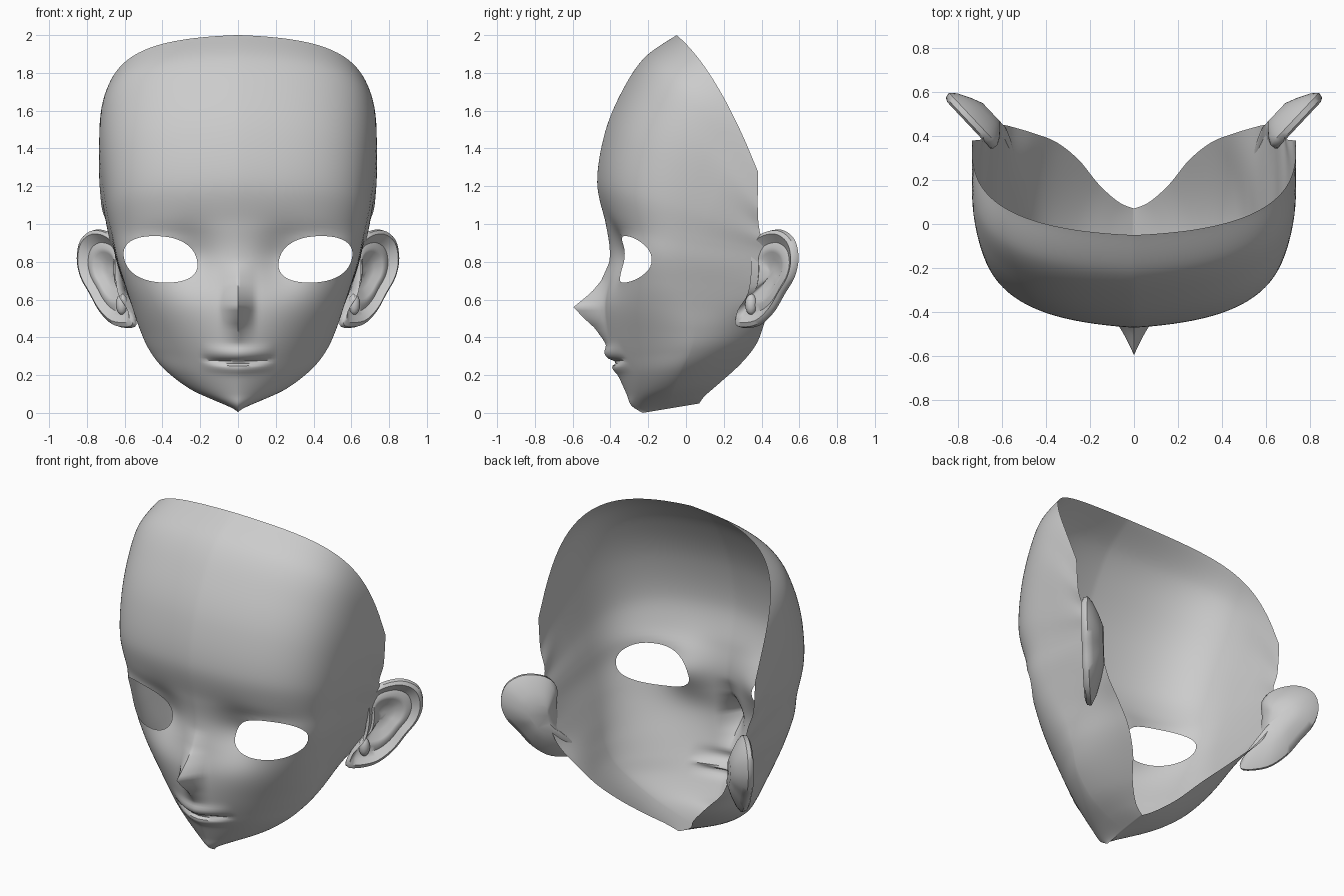
import bpy, bmesh, math
from mathutils import Vector

cube = bpy.data.objects.get("Cube")
if cube:
    bpy.data.objects.remove(cube)

skin = bpy.data.materials.new("grey_resin")
skin.use_nodes = True
GREY = (0.6, 0.6, 0.6, 1)
skin.diffuse_color = GREY
skin.node_tree.nodes["Principled BSDF"].inputs["Base Color"].default_value = GREY


def catmull(a, b, c, d, t):
    """Smooth curve between b and c, for lists of any length."""
    return [0.5 * (2 * q + (r - p) * t + (2 * p - 5 * q + 4 * r - s) * t * t
                   + (3 * q - p - 3 * r + s) * t ** 3) for p, q, r, s in zip(a, b, c, d)]


def bell(value, middle, width):
    return math.exp(-((value - middle) / width) ** 2)


def lookup(table, key):
    """Linear interpolation in a table that rises by its first column."""
    for (a, p), (b, q) in zip(table, table[1:]):
        if a <= key <= b:
            return p + (q - p) * (key - a) / (b - a)
    return 0.0


def finish(name, bm):
    mesh = bpy.data.meshes.new(name)
    bm.to_mesh(mesh)
    bm.free()
    mesh.materials.append(skin)
    obj = bpy.data.objects.new(name, mesh)
    bpy.context.collection.objects.link(obj)
    bpy.ops.object.select_all(action='DESELECT')
    obj.select_set(True)
    bpy.context.view_layer.objects.active = obj
    bpy.ops.object.shade_smooth_by_angle(angle=math.radians(50))
    return obj


# Tilted sections of the shell, crown to chin:
# front z, front y, back z, back y, half width, y of widest point, back x, squareness
SECTIONS = [
    (2, -.05, 1.28, .38, .735, .38, .735, 3.1),
    (1.88, -.22, 1.18, .38, .735, .25, .73, 3.2),
    (1.7, -.34, 1.08, .38, .735, .2, .72, 3.3),
    (1.48, -.43, .99, .385, .72, .15, .69, 3.4),
    (1.22, -.47, .92, .4, .697, .1, .68, 3.4),
    (1, -.425, .85, .43, .665, .07, .655, 3.3),
    (.85, -.405, .76, .44, .64, .03, .63, 3.2),
    (.7, -.42, .66, .45, .6, .03, .6, 2.8),
    (.56, -.44, .56, .44, .56, .04, .55, 2.3),
    (.42, -.43, .46, .41, .52, .05, .45, 1.9),
    (.3, -.405, .36, .37, .47, .03, .35, 1.65),
    (.2, -.36, .26, .29, .39, -.02, .25, 1.6),
    (.1, -.315, .16, .18, .26, -.06, .16, 1.6),
    (.04, -.29, .09, .1, .12, -.08, .07, 1.6),
    (0, -.23, .05, .07, 0, -.08, 0, 1.6),
]
KEEL = .16
NOSE = [(.36, 0), (.4, .02), (.45, .05), (.5, .1), (.56, .155),
        (.6, .11), (.64, .07), (.7, .03), (.8, 0)]
EYE_POWER = 2.3
EYE_SLANT = .25


def eye_offset(x, z):
    """Position relative to the eye centre, and a value under 1 inside the opening."""
    w = z - .813
    u = abs(x) - .41 - EYE_SLANT * w
    return u, w, (abs(u) / .192) ** EYE_POWER + (abs(w) / .123) ** EYE_POWER


def features(x, z):
    """Push in y for nose, eye sockets, lids and lips."""
    ax = abs(x)
    push = -lookup(NOSE, z) * max(0, 1 - ax / .1) ** 1.4
    push += .06 * bell(ax, .24, .13) * bell(z, .82, .14)
    push += .012 * bell(ax, .4, .18) * bell(z, .95, .05)
    mouth = max(0, 1 - (ax / .2) ** 2)
    line = .268 + .5 * ax * ax
    push += mouth * (.03 * bell(z, line, .013) - .022 * bell(z, line + .045, .035)
                     - .013 * bell(z, line - .035, .025))
    return push


# Face shell
FRONT, BACK, STEPS = 44, 8, 8
HALF = FRONT + BACK
bm = bmesh.new()
grid = []
last = len(SECTIONS) - 1
for i in range(last * STEPS + 1):
    k = min(i // STEPS, last - 1)
    near = [SECTIONS[min(max(k + d, 0), last)] for d in (-1, 0, 1, 2)]
    zf, yf, zb, yb, wide, yc, xb, power = catmull(*near, i / STEPS - k)
    bow = .36 * max(0, zf - 1)
    row = []
    for j in range(-HALF, HALF + 1):
        n = abs(j)
        if n <= FRONT:
            t = math.pi / 2 * (n / FRONT) ** (.55 * power)
            across = math.sin(t) ** (2 / power)
            ahead = max(0, math.cos(t)) ** (2 / power)
            x = wide * across
            y = yc - (yc - yf) * ((1 - KEEL) * ahead + KEEL * (1 - across ** 1.3))
        else:
            s = (n - FRONT) / BACK
            x = wide + (xb - wide) * s * s
            y = yc + (yb - yc) * s
        f = (y - yf) / (yb - yf)
        z = zf + (zb - zf) * f + bow * f * (1 - f)
        x = math.copysign(x, j)
        row.append(bm.verts.new((x, y + features(x, z), z)))
    grid.append(row)
for upper, lower in zip(grid, grid[1:]):
    for j in range(2 * HALF):
        bm.faces.new((upper[j], lower[j], lower[j + 1], upper[j + 1]))
bmesh.ops.remove_doubles(bm, verts=bm.verts, dist=.0005)
bm.normal_update()

# Eye openings, with the cut edge slid along the surface onto a clean outline
normals = {v: v.normal.copy() for v in bm.verts}
holes = []
for f in bm.faces:
    c = f.calc_center_median()
    if c.y < .1 and eye_offset(c.x, c.z)[2] < 1:
        holes.append(f)
rim = {v for f in holes for v in f.verts}
bmesh.ops.delete(bm, geom=holes, context='FACES')
for v in [v for v in rim if v.is_valid]:
    u, w, value = eye_offset(v.co.x, v.co.z)
    scale = value ** (-1 / EYE_POWER) - 1
    dz = w * scale
    dx = math.copysign(1, v.co.x) * (u * scale + EYE_SLANT * dz)
    nrm = normals[v]
    v.co += Vector((dx, -(nrm.x * dx + nrm.z * dz) / min(nrm.y, -.2), dz))
finish("face_shell", bm)

# Ears: outline (y, z) in side view, and rings of (scale, outward offset) back to front
OUTLINE = [(.36, .88), (.41, .95), (.5, .97), (.57, .92), (.592, .82), (.572, .72),
           (.52, .63), (.46, .53), (.38, .46), (.28, .455), (.28, .52), (.34, .62), (.36, .76)]
RINGS = [(.35, -.085), (.6, -.062), (.86, -.032), (1, -.005), (.98, .02), (.9, .03),
         (.8, .012), (.7, -.005), (.58, .005), (.48, 0), (.3, -.025), (.1, -.03)]
CENTRE = Vector((.43, .74))


def make_ear(name, side):
    bm = bmesh.new()
    count = len(OUTLINE)
    loop = []
    for k in range(count):
        near = [OUTLINE[(k + d) % count] for d in (-1, 0, 1, 2)]
        loop += [Vector(catmull(*near, t / 4)) for t in range(4)]
    rings = []
    for scale, out in RINGS:
        ring = []
        for p in loop:
            q = CENTRE + (p - CENTRE) * scale
            x = .55 + .94 * (q.x - .28) + .68 * out
            ring.append(bm.verts.new((side * x, q.x - .73 * out, q.y)))
        rings.append(ring)
    for a, b in zip(rings, rings[1:]):
        for k in range(len(loop)):
            m = (k + 1) % len(loop)
            bm.faces.new((a[k], a[m], b[m], b[k]))
    bm.faces.new(rings[0])
    bm.faces.new(rings[-1])
    # Small flap in front of the ear canal
    flap = bmesh.ops.create_uvsphere(bm, u_segments=12, v_segments=8, radius=.04)["verts"]
    for v in flap:
        v.co = Vector((side * .615, .345, .575)) + Vector((v.co.x * .8, v.co.y * .8, v.co.z * 1.4))
    bmesh.ops.recalc_face_normals(bm, faces=bm.faces)
    finish(name, bm)


for name, side in (("left_ear", 1), ("right_ear", -1)):
    make_ear(name, side)
